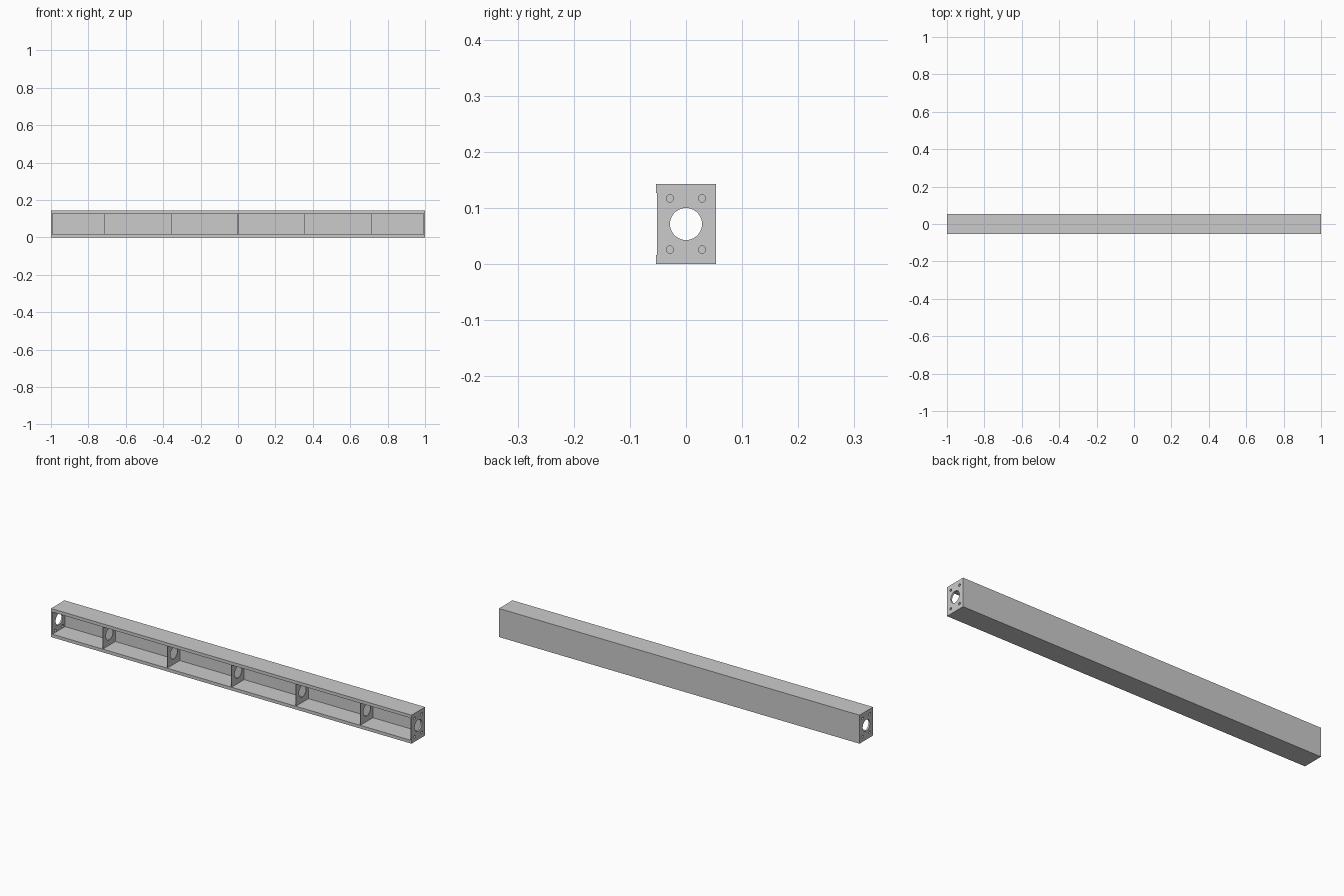
import bpy, math

if "Cube" in bpy.data.objects:
    bpy.data.objects.remove(bpy.data.objects["Cube"])

W, H = 0.107, 0.143      # beam depth (y) and height (z)
WALL, BACK = 0.016, 0.007
RECESS = 0.0015          # plates sit slightly behind the open front
HY, MID = W / 2, H / 2


def circle(cy, cz, r, n):
    return [(cy + r * math.cos(2 * math.pi * i / n),
             cz + r * math.sin(2 * math.pi * i / n)) for i in range(n)]


def slab(name, loops, x, thickness):
    """Fill closed (y, z) loops, inner ones as holes, and extrude along x."""
    cu = bpy.data.curves.new(name + "_profile", 'CURVE')
    cu.dimensions = '2D'
    cu.fill_mode = 'BOTH'
    cu.extrude = thickness / 2
    for pts in loops:
        sp = cu.splines.new('POLY')
        sp.points.add(len(pts) - 1)
        for p, (a, b) in zip(sp.points, pts):
            p.co = (a, b, 0, 1)
        sp.use_cyclic_u = True
    tmp = bpy.data.objects.new(name + "_tmp", cu)
    bpy.context.collection.objects.link(tmp)
    deps = bpy.context.evaluated_depsgraph_get()
    me = bpy.data.meshes.new_from_object(tmp.evaluated_get(deps))
    bpy.data.objects.remove(tmp)
    ob = bpy.data.objects.new(name, me)
    bpy.context.collection.objects.link(ob)
    ob.rotation_euler = (math.pi / 2, 0, math.pi / 2)
    ob.location.x = x
    for poly in me.polygons:
        poly.use_smooth = False
    return ob


# C-shaped channel, open toward the front
slab("channel", [[(-HY, 0), (HY, 0), (HY, H), (-HY, H), (-HY, H - WALL),
                  (HY - BACK, H - WALL), (HY - BACK, WALL), (-HY, WALL)]], 0, 2.0)

# Plates filling the channel, with a large centre hole
y0, y1 = -HY + RECESS, HY - BACK
outline = [(y0, WALL), (y1, WALL), (y1, H - WALL), (y0, H - WALL)]
bore = circle(0, MID, 0.0286, 40)
bolts = [circle(sy * 0.0286, MID + sz * 0.0457, 0.0066, 20)
         for sy in (-1, 1) for sz in (-1, 1)]

# End plates with four bolt holes
END = 0.008
for side, s in (("left", -1), ("right", 1)):
    slab("end_plate_" + side, [outline, bore] + bolts, s * (1 - END / 2), END)

# Thin inner ribs
for i in range(5):
    slab(f"rib_{i + 1}", [outline, bore], (i - 2) * 0.357, 0.003)
